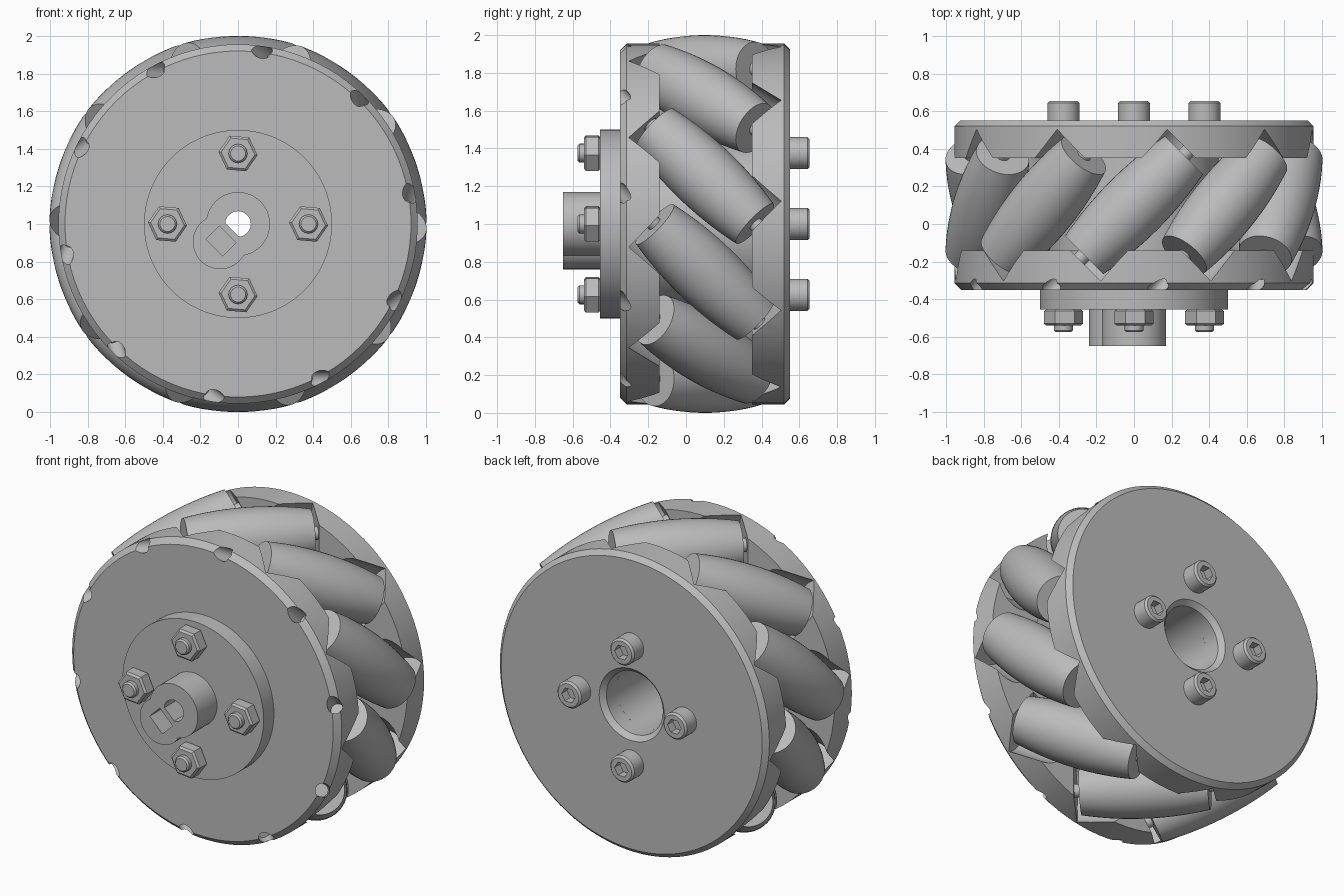
import bpy, bmesh, math
from mathutils import Matrix, Vector

cube = bpy.data.objects.get("Cube")
if cube:
    bpy.data.objects.remove(cube, do_unlink=True)

grey = bpy.data.materials.new("grey")
grey.use_nodes = True
COLOUR = (0.5, 0.5, 0.5, 1)
grey.diffuse_color = COLOUR
grey.node_tree.nodes["Principled BSDF"].inputs["Base Color"].default_value = COLOUR

ROLLERS, ROLLER_DIST, ROLLER_Y = 10, 0.82, 0.1
# Local z runs along the wheel axle (world +y)
AXLE = Matrix.Translation((0, 0, 1)) @ Matrix.Rotation(-math.pi / 2, 4, 'X')


def at(x, z):
    """Axle-parallel frame shifted sideways to x, z from the wheel centre."""
    return Matrix.Translation((x, 0, z)) @ AXLE


def roller_frame(i):
    tilt = Vector((1, 1, 0)).to_track_quat('Z', 'Y').to_matrix().to_4x4()
    return (Matrix.Translation((0, 0, 1)) @ Matrix.Rotation(math.tau * i / ROLLERS, 4, 'Y')
            @ Matrix.Translation((0, ROLLER_Y, ROLLER_DIST)) @ tilt)


def lathe(bm, profile, segs, matrix):
    """Revolve (radius, height) points; profiles off the axis are closed."""
    part = bmesh.new()
    verts = [part.verts.new((r, 0, h)) for r, h in profile]
    edges = [part.edges.new(p) for p in zip(verts, verts[1:])]
    if profile[0][0] > 0:
        edges.append(part.edges.new((verts[-1], verts[0])))
    bmesh.ops.spin(part, geom=verts + edges, cent=(0, 0, 0), axis=(0, 0, 1),
                   angle=math.tau, steps=segs)
    bmesh.ops.remove_doubles(part, verts=part.verts, dist=1e-5)
    bmesh.ops.recalc_face_normals(part, faces=part.faces)
    part.transform(matrix)
    mesh = bpy.data.meshes.new("temp")
    part.to_mesh(mesh)
    part.free()
    bm.from_mesh(mesh)
    bpy.data.meshes.remove(mesh)


def rod(r, a, b):
    return [(0, a), (r, a), (r, b), (0, b)]


def finish(bm, name):
    mesh = bpy.data.meshes.new(name)
    bm.to_mesh(mesh)
    bm.free()
    mesh.materials.append(grey)
    obj = bpy.data.objects.new(name, mesh)
    bpy.context.collection.objects.link(obj)
    return obj


def make(name, *lathes):
    bm = bmesh.new()
    for profile, segs, matrix in lathes:
        lathe(bm, profile, segs, matrix)
    return finish(bm, name)


def select(obj):
    bpy.ops.object.select_all(action='DESELECT')
    obj.select_set(True)
    bpy.context.view_layer.objects.active = obj


def boolean(obj, tool, operation='DIFFERENCE', keep=False):
    mod = obj.modifiers.new("cut", 'BOOLEAN')
    mod.operation, mod.object, mod.solver, mod.use_self = operation, tool, 'EXACT', True
    select(obj)
    bpy.ops.object.modifier_apply(modifier=mod.name)
    if not keep:
        bpy.data.objects.remove(tool, do_unlink=True)


def smooth(obj):
    select(obj)
    bpy.ops.object.shade_smooth_by_angle(angle=math.radians(25))


frames = [roller_frame(i) for i in range(ROLLERS)]

# Side discs: a plate with a raised outer ring facing the rollers
front_disc = make("front_disc", ([(0.2, -0.35), (0.92, -0.35), (0.955, -0.315), (0.955, -0.14),
                                  (0.64, -0.14), (0.64, -0.22), (0.2, -0.22)], 96, AXLE))
back_disc = make("back_disc", ([(0.23, 0.55), (0.925, 0.55), (0.955, 0.52), (0.955, 0.35),
                                (0.64, 0.35), (0.64, 0.42), (0.2, 0.42), (0.2, 0.52)], 96, AXLE))

# Roller pockets in both discs, axle bores opening on the front rim
boolean(front_disc, make("pocket_cutter", *[(rod(0.2, -0.41, -0.1), 32, f) for f in frames]))
boolean(back_disc, make("pocket_cutter", *[(rod(0.2, 0.1, 0.41), 32, f) for f in frames]))
boolean(front_disc, make("bore_cutter", *[(rod(0.042, -0.9, -0.38), 20, f) for f in frames]))
smooth(front_disc)
smooth(back_disc)

# Central tube between the discs
smooth(make("core_tube", ([(0.2, -0.22), (0.45, -0.22), (0.45, 0.42), (0.2, 0.42)], 64, AXLE)))

# Barrel rollers and their axles
half = 0.375
barrel = [(math.sqrt(1 - s * s / 2) - ROLLER_DIST, s)
          for s in (half * k / 8 for k in range(-8, 9))]
for i, frame in enumerate(frames):
    smooth(make(f"roller_{i + 1}", ([(0, -half)] + barrel + [(0, half)], 40, frame)))
    smooth(make(f"roller_axle_{i + 1}", (rod(0.04, -0.52, 0.45), 16, frame)))

# Front flange and teardrop boss
flange = make("front_flange", (rod(0.5, -0.455, -0.35), 72, AXLE))
boss = make("shaft_boss", (rod(0.17, -0.65, -0.455), 48, AXLE))
boolean(boss, make("boss_lobe", (rod(0.145, -0.65, -0.455), 48, at(-0.095, -0.095))), 'UNION')

# Shaft bore with one flat side
bm = bmesh.new()
lathe(bm, rod(0.068, -0.8, -0.2), 32, AXLE)
flat = Vector((-1, 0, -1)).normalized()
for v in bm.verts:
    over = (v.co - Vector((0, 0, 1))).dot(flat) - 0.045
    if over > 0:
        v.co -= flat * over
bore = finish(bm, "shaft_bore_cutter")
boolean(flange, bore, keep=True)
boolean(boss, bore)

# Rectangular nut slot in the boss
bm = bmesh.new()
bmesh.ops.create_cube(bm, size=1, matrix=Matrix.Translation((-0.09, -0.6, 0.91))
                      @ Matrix.Rotation(math.pi / 4, 4, 'Y')
                      @ Matrix.Diagonal((0.127, 0.24, 0.1, 1)))
boolean(boss, finish(bm, "slot_cutter"))
smooth(flange)
smooth(boss)

# Four bolts: socket heads at the back, nuts and thread ends at the front
for side, x, z in (("top", 0, 1), ("bottom", 0, -1), ("left", 1, 0), ("right", -1, 0)):
    place = at(x * 0.375, z * 0.375)
    head = make(f"bolt_head_{side}", ([(0, 0.55), (0.085, 0.55), (0.085, 0.643),
                                       (0.073, 0.655), (0, 0.655)], 32, place))
    boolean(head, make("socket_cutter", (rod(0.048, 0.6, 0.7), 6, place)))
    smooth(head)
    turned = place @ Matrix.Rotation(math.radians(5), 4, 'Z')
    make(f"nut_{side}", ([(0, -0.455), (0.093, -0.455), (0.104, -0.463), (0.104, -0.53),
                          (0.09, -0.541), (0, -0.541)], 6, turned))
    smooth(make(f"bolt_end_{side}", ([(0, -0.53), (0.05, -0.53), (0.05, -0.565),
                                      (0.04, -0.575), (0, -0.575)], 24, place)))
